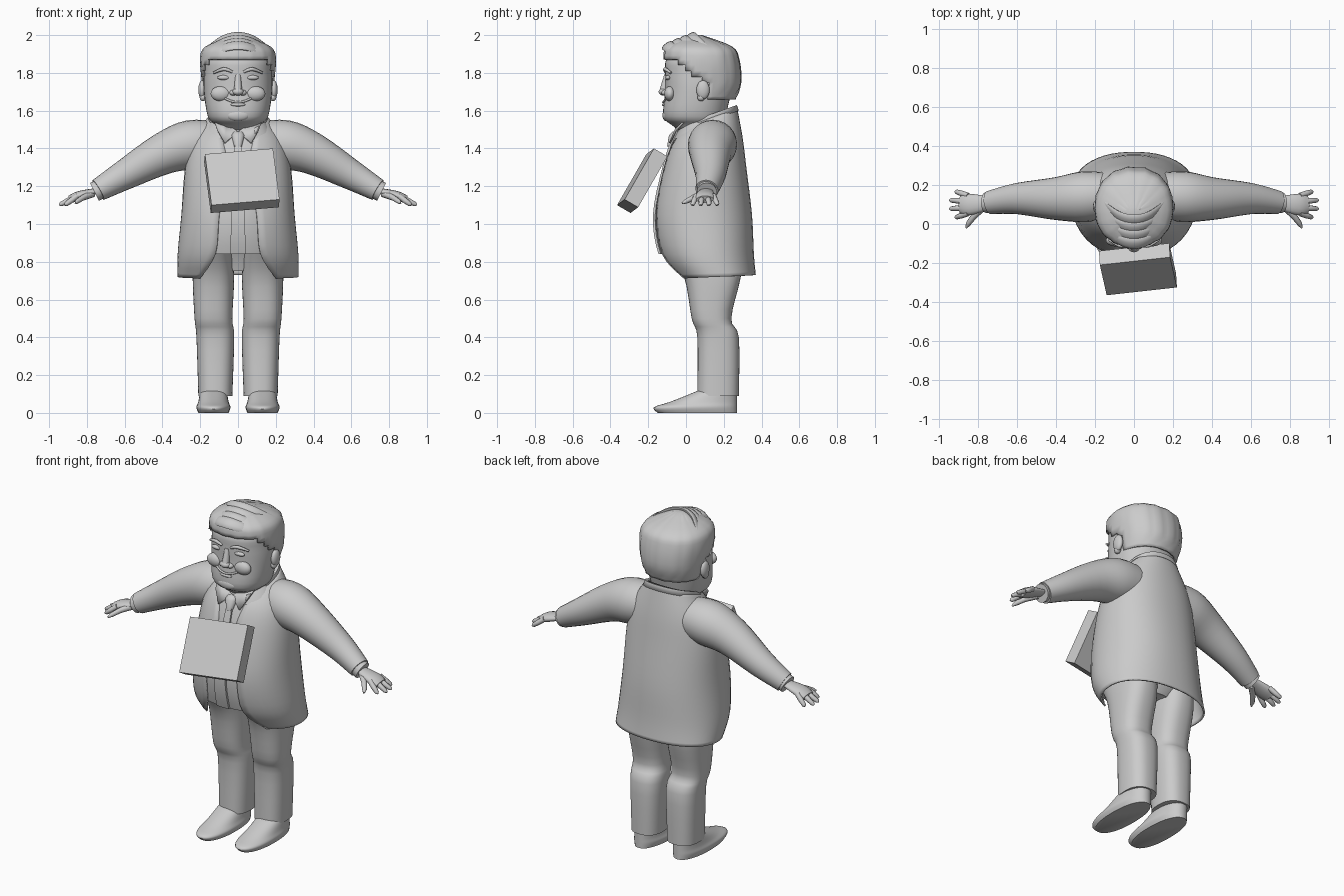
import bpy, bmesh
from math import sin, cos, pi, asin, radians, copysign
from mathutils import Vector

if "Cube" in bpy.data.objects:
    bpy.data.objects.remove(bpy.data.objects["Cube"])

GREY = (0.6, 0.6, 0.6, 1)
material = bpy.data.materials.new("plain grey")
material.use_nodes = True
material.diffuse_color = GREY
material.node_tree.nodes["Principled BSDF"].inputs["Base Color"].default_value = GREY


def finish(name, bm, mirror=False, thickness=0, sharp_angle=50):
    """Turn a bmesh into a named, shaded object with its modifiers."""
    bmesh.ops.recalc_face_normals(bm, faces=bm.faces)
    mesh = bpy.data.meshes.new(name)
    bm.to_mesh(mesh)
    bm.free()
    mesh.materials.append(material)
    part = bpy.data.objects.new(name, mesh)
    bpy.context.collection.objects.link(part)
    if thickness:
        part.modifiers.new("thickness", 'SOLIDIFY').thickness = thickness
    if mirror:
        part.modifiers.new("mirror", 'MIRROR')
    bpy.ops.object.select_all(action='DESELECT')
    part.select_set(True)
    bpy.context.view_layer.objects.active = part
    bpy.ops.object.shade_smooth_by_angle(angle=radians(sharp_angle))


def spline(keys, steps=4):
    """Smoothly fill in between a few key tuples."""
    filled = []
    for i in range(len(keys) - 1):
        before, after = keys[max(i - 1, 0)], keys[min(i + 2, len(keys) - 1)]
        for step in range(steps):
            t = step / steps
            filled.append(tuple(
                b + t * (c - a + t * (2 * a - 5 * b + 4 * c - d + t * (3 * (b - c) + d - a))) / 2
                for a, b, c, d in zip(before, keys[i], keys[i + 1], after)))
    return filled + [keys[-1]]


def skin(rings, closed=True):
    """Join a stack of equal rings of points with quads, capping closed ones."""
    bm = bmesh.new()
    rows = [[bm.verts.new(point) for point in ring] for ring in rings]
    count = len(rows[0])
    for low, high in zip(rows, rows[1:]):
        for i in range(count if closed else count - 1):
            j = (i + 1) % count
            bm.faces.new((low[i], low[j], high[j], high[i]))
    if closed:
        bm.faces.new(rows[0])
        bm.faces.new(rows[-1])
    return bm


def oval(z, half_width, front, back, gap=0, tilt=0, x=0, segments=40, power=0.9):
    """Horizontal superellipse, optionally open at the front."""
    middle, depth = (front + back) / 2, (back - front) / 2
    start = asin((gap / half_width) ** (1 / power))
    points = []
    for i in range(segments):
        angle = start + (pi - start) * 2 * i / (segments - 1 if gap else segments)
        s, c = (copysign(abs(value) ** power, value) for value in (sin(angle), -cos(angle)))
        points.append((x + half_width * s, middle + depth * c, z + tilt * c))
    return points


def tube(path, side=(0, 1, 0), flat=1, segments=16):
    """Tube along points of (x, y, z, radius), flattened across its side axis."""
    rings, points = [], [Vector(p[:3]) for p in path]
    for i, (*_, radius) in enumerate(path):
        along = points[min(i + 1, len(points) - 1)] - points[max(i - 1, 0)]
        up = along.cross(Vector(side)).normalized()
        across = up.cross(along).normalized()
        angles = [2 * pi * k / segments for k in range(segments)]
        rings.append([points[i] + radius * (across * cos(a) + up * flat * sin(a)) for a in angles])
    return skin(rings)


def ball(name, location, size, mirror=False):
    bm = bmesh.new()
    bmesh.ops.create_uvsphere(bm, u_segments=20, v_segments=12, radius=1)
    bmesh.ops.scale(bm, vec=size, verts=bm.verts)
    bmesh.ops.translate(bm, vec=location, verts=bm.verts)
    finish(name, bm, mirror)


# Jacket, open down the front: height, half width, front, back, gap, tilt
jacket = spline([
    (.72, .32, -.05, .37, .2, .01),
    (.84, .32, -.14, .36, .12, 0),
    (1.05, .3, -.17, .35, .1, 0),
    (1.3, .28, -.12, .32, .06, 0),
    (1.45, .24, -.07, .3, .08, .01),
    (1.57, .15, 0, .27, .1, .05)])
finish("jacket", skin([oval(*ring) for ring in jacket], closed=False), thickness=.01)

# Jacket collar standing round the neck
collar = [oval(1.55 + lift, .16 - inset, inset - .02, .28 - inset, gap=.1, tilt=.05)
          for lift, inset in ((0, 0), (.03, .01), (.02, .04))]
finish("jacket_collar", skin(collar, closed=False), thickness=.01)

# Shirt filling the jacket, with the tie lying on its front
shirt = [(z, width * .85, front + .005, back - .05) for z, width, front, back, *_ in jacket if z > .83]
finish("shirt", skin([oval(*ring) for ring in shirt]))
tie = []
for z, _, front, _ in shirt:
    if z < 1.46:
        width = .04 * min(1, 1.9 - z)
        tie.append([(-width, front - .01, z), (width, front - .01, z),
                    (width, front + .01, z), (-width, front + .01, z)])
finish("tie", skin(tie))
knot = [(1.41, .02, -.1, -.05), (1.47, .035, -.09, -.03), (1.49, .025, -.07, -.02)]
finish("tie_knot", skin([oval(*ring) for ring in knot]))

# Shirt collar flaps
bm = bmesh.new()
flap = [(0, -.06, 1.49), (.07, -.09, 1.43), (.11, -.06, 1.5), (.13, 0, 1.56), (.06, -.04, 1.53)]
bm.faces.new([bm.verts.new(point) for point in flap])
finish("shirt_collar", bm, mirror=True, thickness=.01)

# Trousers: height, half width, front, back, centre
leg = spline([
    (.09, .09, .06, .28, .12),
    (.4, .1, .06, .28, .12),
    (.5, .1, .03, .24, .13),
    (.72, .11, -.01, .29, .13),
    (.88, .1, -.1, .3, .13)])
finish("trouser_leg", skin([oval(z, width, front, back, x=x, power=.8) for z, width, front, back, x in leg]),
       mirror=True)
seat = [(.75, .1, .05, .24), (.84, .2, .02, .3), (.95, .24, -.05, .3)]
finish("trouser_seat", skin([oval(*ring) for ring in seat]))

# Shoes: height, half width, toe
shoe = spline([(0, .08, -.15), (.03, .09, -.17), (.06, .08, -.08), (.12, .07, .07)])
finish("shoe", skin([oval(z, width, toe, .27, x=.13) for z, width, toe in shoe]), mirror=True)

# Sleeves and shirt cuffs
sleeve = [(.1, .15, 1.43, .11), (.25, .14, 1.42, .13), (.4, .13, 1.37, .11),
          (.6, .13, 1.26, .08), (.74, .11, 1.18, .06)]
finish("sleeve", tube(spline(sleeve), segments=24), mirror=True)
finish("shirt_cuff", tube([(.7, .11, 1.2, .05), (.76, .11, 1.17, .053)]), mirror=True)

# Hands with four fanned fingers and a thumb
palm = [(.73, .11, 1.18, .03), (.84, .1, 1.15, .055), (.89, .1, 1.13, .045)]
finish("palm", tube(spline(palm), flat=.45), mirror=True)
for i, name in enumerate(("index", "middle", "ring", "little")):
    spread = i - 1.5
    base = Vector((.85, .1 + .03 * spread, 1.15))
    tip = Vector((.95 - .015 * spread ** 2, .1 + .045 * spread, 1.1))
    joints = [(*base.lerp(tip, t), radius) for t, radius in ((0, .015), (.5, .015), (.9, .012), (1, .005))]
    finish(name + "_finger", tube(joints, segments=8), mirror=True)
thumb = [(.77, .09, 1.16, .02), (.82, .04, 1.14, .016), (.85, 0, 1.12, .013), (.86, -.02, 1.11, .005)]
finish("thumb", tube(thumb, side=(0, 0, 1), segments=8), mirror=True)

# Head: height, half width, front, back
head = spline([
    (1.45, .1, .02, .2),
    (1.52, .12, -.07, .2),
    (1.57, .16, -.12, .21),
    (1.7, .18, -.11, .24),
    (1.8, .18, -.11, .26),
    (1.88, .17, -.1, .26),
    (1.97, .08, 0, .16)])
finish("head", skin([oval(*ring) for ring in head]), sharp_angle=80)

# Face
ball("nose_tip", (0, -.12, 1.7), (.03, .025, .02))
ball("nostril", (.025, -.11, 1.695), (.02, .02, .015), mirror=True)
bridge = [(0, -.1, 1.79, .015), (0, -.12, 1.7, .022)]
finish("nose_bridge", tube(bridge, side=(1, 0, 0)))
ball("eye", (.075, -.095, 1.775), (.035, .015, .013), mirror=True)
ball("cheek", (.09, -.085, 1.69), (.055, .03, .04), mirror=True)
ball("chin", (0, -.105, 1.575), (.06, .02, .03))
brow = [(.03, -.11, 1.805, .007), (.075, -.11, 1.82, .01), (.13, -.08, 1.8, .006)]
finish("eyebrow", tube(spline(brow), segments=8), mirror=True)
smile = [(.07 * t, .015 * t * t - .12, 1.645 + .02 * t * t, .006) for t in (-1, -.6, -.3, 0, .3, .6, 1)]
finish("upper_lip", tube(smile, segments=8))
ball("lower_lip", (0, -.113, 1.632), (.04, .014, .01))

# Ears
ball("ear", (.19, .09, 1.71), (.02, .035, .05), mirror=True)
ball("earlobe", (.185, .08, 1.67), (.018, .02, .02), mirror=True)


# Hair shell trimmed along the hairline, with ridged strands
def hairline(y):
    if y < .03:
        return 1.88 - .6 * max(0, y + .08)
    return 1.78 if y < .08 else 1.75 if y < .115 else 1.65


hair = spline([
    (1.66, .17, -.1, .26),
    (1.75, .19, -.12, .29),
    (1.87, .2, -.12, .28),
    (1.94, .17, -.1, .24),
    (2, .03, .03, .08)])
bm = skin([oval(*ring, segments=48) for ring in hair])
centres = {face: face.calc_center_median() for face in bm.faces}
bare = [face for face, centre in centres.items() if centre.z < hairline(centre.y)]
bmesh.ops.delete(bm, geom=bare, context='FACES')
for i, vert in enumerate(bm.verts):
    vert.co.x *= 1.01 if i % 4 == 0 else 1
    vert.co.y += .005 if i % 3 == 0 else 0
finish("hair", bm, thickness=.015, sharp_angle=35)

# Swept locks from the brow to the crown
for row in range(4):
    shift = row * .04
    lock = [(.17 * t, shift - .1 + .1 * t * t, 1.945 + .4 * shift - .07 * t * t, .035 - .02 * t * t)
            for t in (-1, -.5, 0, .5, 1)]
    finish("hair_lock", tube(spline(lock), side=(0, .8, .6), flat=.4, segments=10))

# Tilted flat box in front of the chest
corner = Vector((-.175, -.21, 1.37))
wide, down = Vector((.36, .04, .03)), Vector((.035, -.155, -.27))
deep = wide.cross(down).normalized() * .083
front_face = [corner, corner + wide, corner + wide + down, corner + down]
finish("box", skin([front_face, [point + deep for point in front_face]]), sharp_angle=30)
